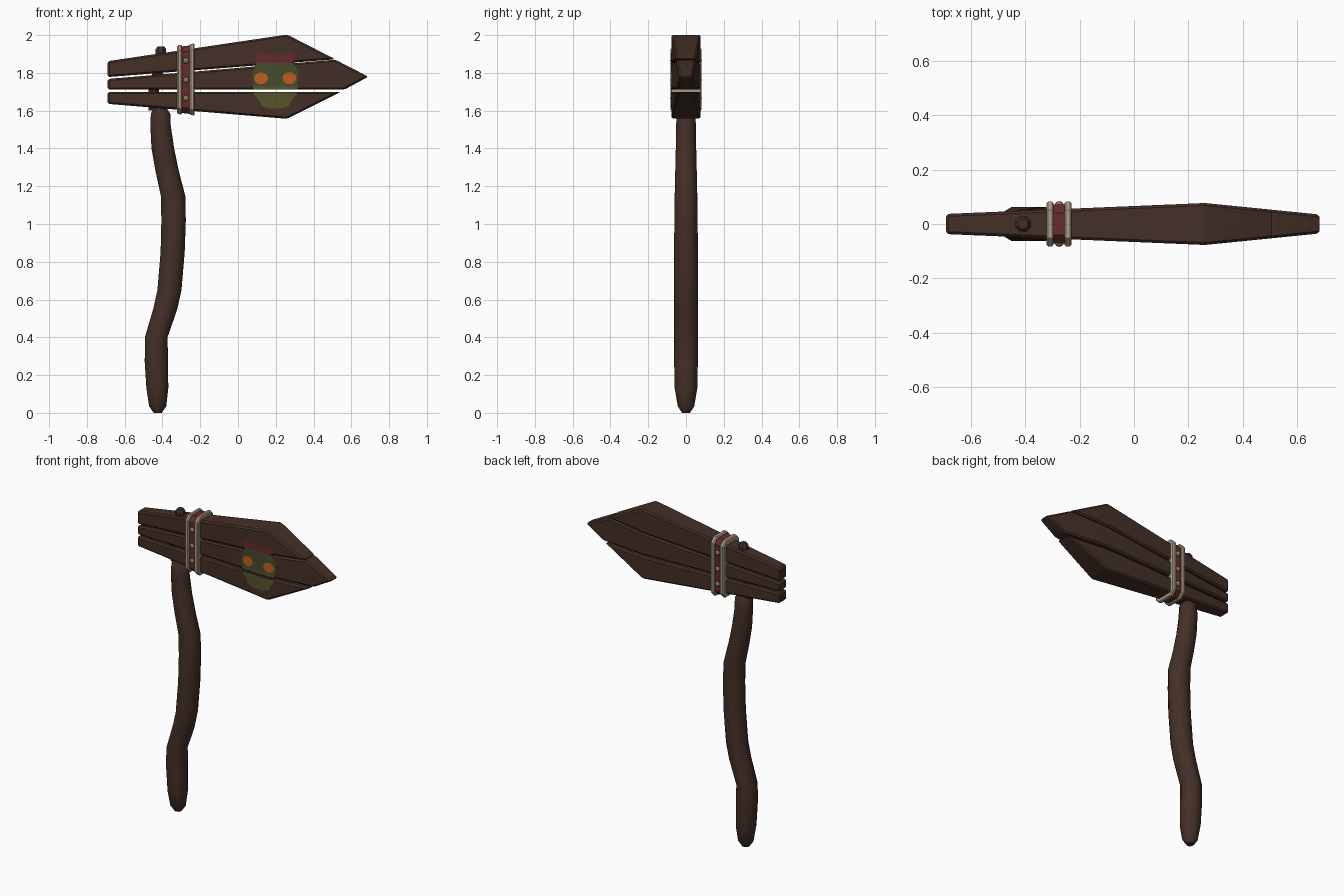
import bpy, bmesh, math
from mathutils import Vector

if "Cube" in bpy.data.objects:
    bpy.data.objects.remove(bpy.data.objects["Cube"])


def material(name, rgb):
    m = bpy.data.materials.new(name)
    m.diffuse_color = (*rgb, 1)
    m.use_nodes = True
    m.node_tree.nodes["Principled BSDF"].inputs["Base Color"].default_value = m.diffuse_color
    return m


WOOD = material("dark brown wood", (0.058, 0.029, 0.020))
CREAM = material("cream trim", (0.40, 0.34, 0.22))
RED = material("dark red", (0.13, 0.023, 0.026))
METAL = material("grey stud", (0.22, 0.18, 0.125))
ORANGE = material("orange paint", (0.55, 0.11, 0.014))
GREEN = material("green paint", (0.060, 0.070, 0.028))
OLIVE = material("olive paint", (0.090, 0.090, 0.025))

RIDGE = 0.26


def half(x):
    """Half thickness of the head at x."""
    if x < RIDGE:
        return 0.037 + 0.040 * (x + 0.69) / 0.95
    return 0.077 - 0.042 * (x - RIDGE) / 0.42


def finish(bm, name, mat, angle=30):
    bmesh.ops.recalc_face_normals(bm, faces=bm.faces)
    me = bpy.data.meshes.new(name)
    bm.to_mesh(me)
    bm.free()
    ob = bpy.data.objects.new(name, me)
    bpy.context.collection.objects.link(ob)
    me.materials.append(mat)
    if angle:
        bpy.ops.object.select_all(action='DESELECT')
        ob.select_set(True)
        bpy.context.view_layer.objects.active = ob
        bpy.ops.object.shade_smooth_by_angle(angle=math.radians(angle))
    return ob


def bevel_sharp(bm, width, segments=1):
    edges = [e for e in bm.edges if len(e.link_faces) == 2 and e.calc_face_angle() > 0.3]
    bmesh.ops.bevel(bm, geom=edges, offset=width, segments=segments,
                    affect='EDGES', clamp_overlap=True)


def cut(bm, co, no):
    bmesh.ops.bisect_plane(bm, geom=bm.verts[:] + bm.edges[:] + bm.faces[:],
                           plane_co=co, plane_no=no, dist=1e-5)


def plank(name, outline):
    bm = bmesh.new()
    f = bm.faces.new([bm.verts.new((x, -1, z)) for x, z in outline])
    ext = bmesh.ops.extrude_face_region(bm, geom=[f])
    for v in ext["geom"]:
        if isinstance(v, bmesh.types.BMVert):
            v.co.y = 1
    cut(bm, (RIDGE, 0, 0), (1, 0, 0))
    for v in bm.verts:
        v.co.y *= half(v.co.x)
    bmesh.ops.recalc_face_normals(bm, faces=bm.faces)
    bevel_sharp(bm, 0.009)
    return finish(bm, name, WOOD, 20)


# three planks of the pointed head
plank("head_top_plank", [(-0.69, 1.778), (0.515, 1.872), (0.26, 2.003), (-0.69, 1.862)])
plank("head_middle_plank", [(-0.69, 1.711), (0.562, 1.711), (0.69, 1.78), (0.515, 1.870), (-0.69, 1.768)])
plank("head_bottom_plank", [(-0.69, 1.636), (0.26, 1.557), (0.545, 1.700), (-0.69, 1.700)])


def tube(name, rings, sides, mat, angle=40):
    """Loft of round sections (x, z, rx, ry)."""
    bm = bmesh.new()
    loops = []
    for x, z, rx, ry in rings:
        loops.append([bm.verts.new((x + rx * math.cos(2 * math.pi * (i + .5) / sides),
                                    ry * math.sin(2 * math.pi * (i + .5) / sides), z))
                      for i in range(sides)])
    for a, b in zip(loops, loops[1:]):
        for i in range(sides):
            j = (i + 1) % sides
            bm.faces.new((a[i], a[j], b[j], b[i]))
    bm.faces.new(loops[0][::-1])
    bm.faces.new(loops[-1])
    return finish(bm, name, mat, angle)


# crooked handle and the peg passing through the head
tube("handle", [(-0.425, 0.0, .022, .022), (-0.425, 0.035, .047, .045), (-0.427, 0.13, .060, .062),
                (-0.432, 0.27, .064, .065), (-0.433, 0.40, .062, .065), (-0.385, 0.55, .066, .065),
                (-0.363, 0.65, .066, .065), (-0.346, 0.85, .066, .065), (-0.341, 1.02, .067, .064),
                (-0.344, 1.15, .067, .062), (-0.375, 1.28, .064, .059), (-0.398, 1.40, .062, .056),
                (-0.410, 1.52, .056, .054), (-0.410, 1.585, .053, .052), (-0.412, 1.615, .034, .034)],
     12, WOOD)
tube("handle_peg", [(-0.445, 1.60, .03, .03), (-0.445, 1.72, .03, .03), (-0.409, 1.86, .03, .03),
                    (-0.408, 1.925, .03, .03), (-0.408, 1.94, .019, .019)], 8, WOOD, 30)


def band(name, x0, x1, z0, z1, hy, mat, slope=0.0, bev=0.006):
    """Chamfered band wrapped round the head."""
    bm = bmesh.new()
    c = 0.03
    loops = []
    for x, g in ((x0, 0), (x1, slope)):
        a, b = z0 - g, z1 + g
        pts = [(-hy, a + c), (-hy + c, a), (hy - c, a), (hy, a + c),
               (hy, b - c), (hy - c, b), (-hy + c, b), (-hy, b - c)]
        loops.append([bm.verts.new((x, y, z)) for y, z in pts])
    p, q = loops
    for i in range(8):
        j = (i + 1) % 8
        bm.faces.new((p[i], p[j], q[j], q[i]))
    bm.faces.new(p[::-1])
    bm.faces.new(q)
    bmesh.ops.recalc_face_normals(bm, faces=bm.faces)
    edges = [e for e in bm.edges if abs(e.verts[0].co.x - e.verts[1].co.x) < 1e-5]
    bmesh.ops.bevel(bm, geom=edges, offset=bev, segments=1, affect='EDGES')
    return finish(bm, name, mat, 25)


# strap with two cream rims and studs on both sides
band("strap", -0.300, -0.248, 1.588, 1.940, 0.071, RED, 0.006, 0.002)
band("strap_rim_left", -0.322, -0.296, 1.583, 1.946, 0.082, CREAM, 0.004)
band("strap_rim_right", -0.256, -0.229, 1.578, 1.952, 0.082, CREAM, 0.004)
for side, label in ((-1, "front"), (1, "back")):
    for n, z in enumerate((1.665, 1.762, 1.865)):
        bm = bmesh.new()
        bmesh.ops.create_uvsphere(bm, u_segments=10, v_segments=6, radius=0.016)
        for v in bm.verts:
            v.co = Vector((v.co.x - 0.275, v.co.y * 0.8 + side * 0.071, v.co.z + z))
        finish(bm, f"stud_{label}_{n + 1}", METAL, 60)


def paint(name, outline, mat, lift):
    """Thin painted patch following the front of the planks."""
    bm = bmesh.new()
    bm.faces.new([bm.verts.new((x, 0, z)) for x, z in outline])
    cut(bm, (RIDGE, 0, 0), (1, 0, 0))
    for z in (1.700, 1.711):
        cut(bm, (0, 0, z), (0, 0, 1))
    gap = [f for f in bm.faces if 1.700 < f.calc_center_median().z < 1.711]
    bmesh.ops.delete(bm, geom=gap, context='FACES')
    for v in bm.verts:
        v.co.y = -half(v.co.x) - lift
    for f in bm.faces:
        f.normal_update()
    ob = finish(bm, name, mat, 0)
    if ob.data.polygons[0].normal.y > 0:
        ob.data.flip_normals()
    return ob


def mirror(right):
    """Full outline from its right half, mirrored about the face centre."""
    cx = 0.197
    return [(cx + x, z) for x, z in right] + [(cx - x, z) for x, z in reversed(right)]


# painted mask on the front only
paint("mask_upper", mirror([(.118, 1.73), (.122, 1.80), (.10, 1.855)]), GREEN, 0.002)
paint("mask_lower", mirror([(.035, 1.612), (.075, 1.628), (.088, 1.66), (.115, 1.69), (.118, 1.73)]), OLIVE, 0.002)
paint("mask_headband", mirror([(.09, 1.852), (.105, 1.872), (.10, 1.90), (.07, 1.912), (.045, 1.895)]), RED, 0.003)
for s, label in ((-1, "left"), (1, "right")):
    paint(f"mask_eye_{label}",
          [(0.197 + s * 0.075 + 0.037 * math.cos(a * math.pi / 5), 1.772 + 0.032 * math.sin(a * math.pi / 5))
           for a in range(10)], ORANGE, 0.004)
